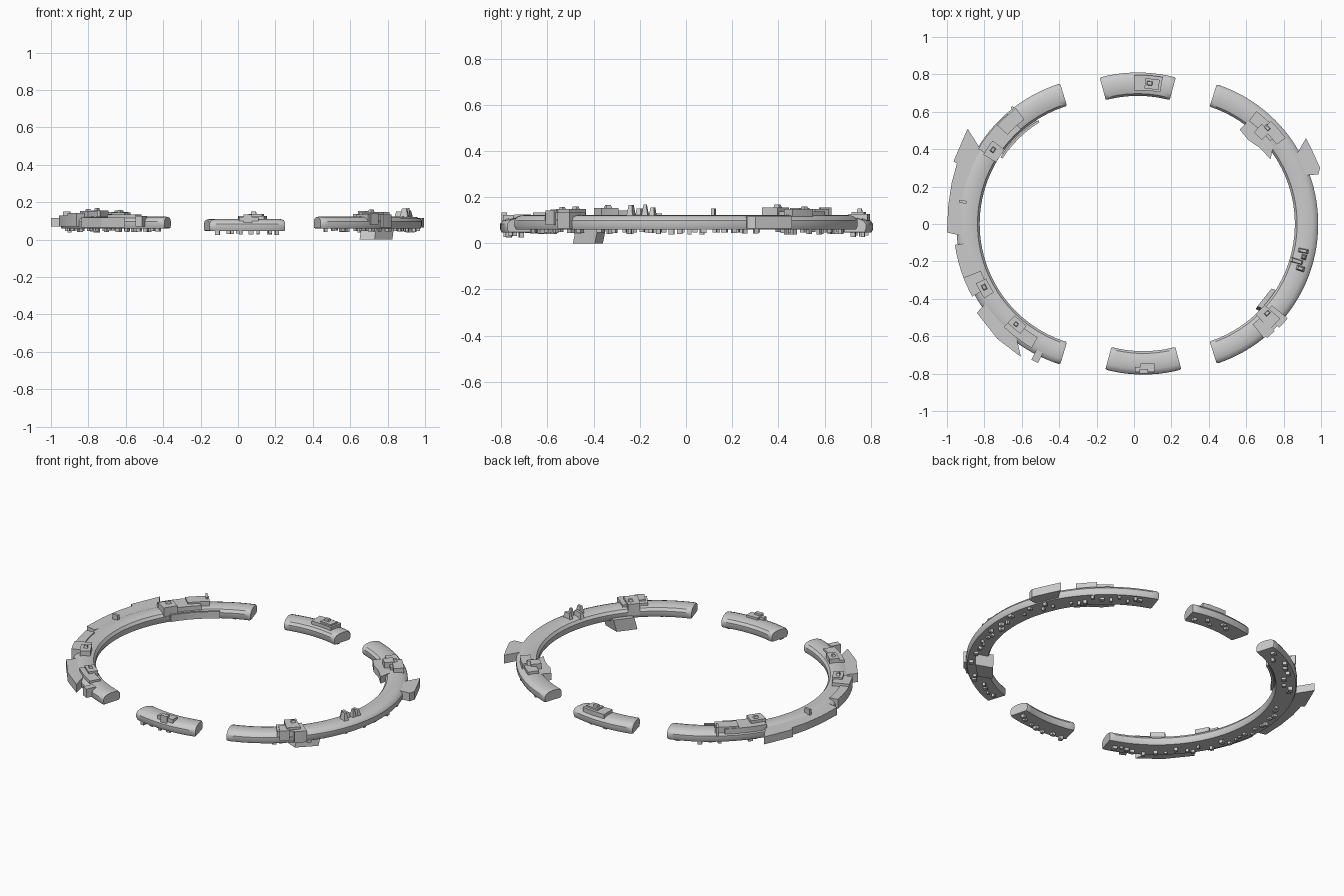
import bpy, bmesh, math, random
from math import cos, sin, radians

random.seed(4)
R_IN, R_OUT = 0.66, 0.785
# Centre and angle span of each drifted ring piece, with its height shift
PIECES = {
    "right_arc": (0.2, 0.0, -72, 72, 0.0),
    "left_arc": (-0.165, 0.0, 107, 253, 0.0),
    "back_arc": (0.02, 0.025, 75, 105, -0.014),
    "front_arc": (0.05, -0.02, 255, 285, -0.014),
}
SECTION = [(0.668, 0.06), (0.661, 0.072), (0.660, 0.098), (0.672, 0.114), (0.695, 0.121),
           (0.725, 0.123), (0.755, 0.120), (0.775, 0.112), (0.785, 0.098), (0.785, 0.075), (0.778, 0.06)]


def finish(name, bm):
    bmesh.ops.recalc_face_normals(bm, faces=bm.faces[:])
    me = bpy.data.meshes.new(name)
    bm.to_mesh(me)
    bm.free()
    ob = bpy.data.objects.new(name, me)
    bpy.context.collection.objects.link(ob)
    return ob


def ring_piece(name, cx, cy, a0, a1, dz):
    """Sweep the rounded section along an arc, with softened ends."""
    n = max(10, int((a1 - a0) / 3))
    stops = [(a0, 0.93), (a0 + 0.7, 1)]
    stops += [(a0 + (a1 - a0) * i / n, 1) for i in range(1, n)]
    stops += [(a1 - 0.7, 1), (a1, 0.93)]
    bm = bmesh.new()
    loops = []
    for a, s in stops:
        t = radians(a)
        loops.append([bm.verts.new((cx + (0.7225 + (r - 0.7225) * s) * cos(t),
                                    cy + (0.7225 + (r - 0.7225) * s) * sin(t),
                                    0.091 + (z - 0.091) * s + dz)) for r, z in SECTION])
    m = len(SECTION)
    for p, q in zip(loops, loops[1:]):
        for i in range(m):
            bm.faces.new((p[i], p[(i + 1) % m], q[(i + 1) % m], q[i]))
    bm.faces.new(loops[0])
    bm.faces.new(loops[-1])
    ob = finish(name, bm)
    bpy.context.view_layer.objects.active = ob
    ob.select_set(True)
    bpy.ops.object.shade_smooth_by_angle(angle=radians(35))
    ob.select_set(False)


def prism(bm, pts, z0, z1, shift=(0, 0)):
    """Extrude a plan outline between two heights; shift slides the bottom."""
    lo = [bm.verts.new((x + shift[0], y + shift[1], z0)) for x, y in pts]
    hi = [bm.verts.new((x, y, z1)) for x, y in pts]
    bm.faces.new(lo)
    bm.faces.new(hi)
    for i in range(len(pts)):
        j = (i + 1) % len(pts)
        bm.faces.new((lo[i], lo[j], hi[j], hi[i]))


def arc_pts(piece, a0, a1, r0, r1, n=6):
    cx, cy = PIECES[piece][:2]
    ang = [radians(a0 + (a1 - a0) * i / n) for i in range(n + 1)]
    return ([(cx + r1 * cos(t), cy + r1 * sin(t)) for t in ang] +
            [(cx + r0 * cos(t), cy + r0 * sin(t)) for t in reversed(ang)])


def prisms(name, items):
    bm = bmesh.new()
    for pts, z0, z1 in items:
        prism(bm, pts, z0, z1)
    return finish(name, bm)


def plates(name, piece, items):
    """Curved armour plates: (start, end, inner radius, outer radius, z0, z1)."""
    prisms(name, [(arc_pts(piece, a, b, r0, r1), z0, z1) for a, b, r0, r1, z0, z1 in items])


# Main ring pieces
for key, spec in PIECES.items():
    ring_piece(key, *spec)

# Pointed fins on the outside and inside of the ring
prisms("left_fin", [
    ([(-0.965, 0.335), (-0.89, 0.51), (-0.83, 0.415), (-0.80, 0.32), (-0.88, 0.28)], 0.07, 0.116),
    ([(-0.945, 0.33), (-0.975, 0.22), (-0.993, 0.10), (-1.0, -0.045), (-0.935, -0.06), (-0.90, 0.1),
      (-0.87, 0.3)], 0.07, 0.116)])
prisms("lower_left_fin", [
    ([(-0.84, -0.475), (-0.73, -0.615), (-0.605, -0.71), (-0.625, -0.62), (-0.72, -0.48), (-0.79, -0.42)],
     0.065, 0.118)])
prisms("right_fin", [
    ([(0.88, 0.39), (0.92, 0.46), (0.945, 0.41), (0.995, 0.30), (0.985, 0.265), (0.92, 0.26), (0.85, 0.36)],
     0.065, 0.116)])
prisms("inner_right_fin", [
    ([(0.565, 0.505), (0.61, 0.45), (0.675, 0.405), (0.73, 0.345), (0.745, 0.42), (0.68, 0.52), (0.62, 0.56)],
     0.075, 0.118)])

# Raised plates on the left arc
plates("upper_left_plates", "left_arc", [
    (131, 149, 0.67, 0.78, 0.10, 0.138),
    (127, 137, 0.70, 0.775, 0.10, 0.148),
    (143, 150, 0.66, 0.74, 0.10, 0.155),
    (122, 147, 0.642, 0.655, 0.07, 0.112),
    (123, 145, 0.65, 0.665, 0.08, 0.10)])
plates("lower_left_plates", "left_arc", [
    (188, 209, 0.748, 0.80, 0.07, 0.128),
    (201, 209, 0.70, 0.80, 0.08, 0.142),
    (205, 212, 0.69, 0.75, 0.09, 0.152),
    (226, 240, 0.70, 0.765, 0.10, 0.134),
    (226, 233, 0.68, 0.735, 0.10, 0.146)])

# Raised plates on the right arc
plates("upper_right_plates", "right_arc", [
    (40, 53, 0.69, 0.755, 0.10, 0.138),
    (37, 46, 0.705, 0.765, 0.10, 0.148),
    (43, 48, 0.66, 0.72, 0.10, 0.152)])
plates("lower_right_plates", "right_arc", [
    (-51, -39, 0.69, 0.785, 0.10, 0.134),
    (-47, -41, 0.66, 0.77, 0.08, 0.148),
    (-50, -46, 0.72, 0.795, 0.08, 0.142),
    (-44, -39, 0.74, 0.80, 0.065, 0.134)])

# Raised plates on the two loose pieces
plates("back_plates", "back_arc", [
    (80, 91.5, 0.69, 0.772, 0.09, 0.126),
    (81, 87, 0.70, 0.755, 0.09, 0.136)])
prisms("front_plates", [
    ([(0.005, -0.792), (0.005, -0.765), (0.035, -0.765), (0.035, -0.745), (0.11, -0.745), (0.11, -0.792)], 0.09, 0.122),
    ([(0.03, -0.80), (0.03, -0.775), (0.075, -0.775), (0.075, -0.80)], 0.07, 0.134)])


def radial_blocks(name, items):
    """Small blocks turned to the ring: (piece, angle, radius, along, across, z0, z1, tip scale)."""
    bm = bmesh.new()
    for piece, a, r, w, d, z0, z1, tip in items:
        cx, cy = PIECES[piece][:2]
        t = radians(a)
        rows = []
        for z, s in ((z0, 1), (z1, tip)):
            rows.append([])
            for u, v in ((-1, -1), (1, -1), (1, 1), (-1, 1)):
                p, q = r + v * d * s / 2, u * w * s / 2
                rows[-1].append(bm.verts.new((cx + p * cos(t) - q * sin(t), cy + p * sin(t) + q * cos(t), z)))
        bm.faces.new(rows[0])
        bm.faces.new(rows[1])
        for i in range(4):
            j = (i + 1) % 4
            bm.faces.new((rows[0][i], rows[0][j], rows[1][j], rows[1][i]))
    return finish(name, bm)


# Broken shards and pegs standing on the ring
radial_blocks("top_shards", [
    ("right_arc", -11.5, 0.72, 0.025, 0.06, 0.11, 0.155, 0.6),
    ("right_arc", -14, 0.73, 0.03, 0.03, 0.11, 0.168, 0.4),
    ("right_arc", -16.5, 0.70, 0.025, 0.07, 0.11, 0.15, 0.7),
    ("right_arc", -19, 0.73, 0.03, 0.05, 0.11, 0.166, 0.5),
    ("right_arc", -43, 0.70, 0.04, 0.03, 0.13, 0.160, 0.5),
    ("right_arc", 45, 0.725, 0.04, 0.03, 0.13, 0.160, 0.5),
    ("left_arc", 171, 0.76, 0.015, 0.04, 0.11, 0.150, 1),
    ("left_arc", 128, 0.765, 0.012, 0.06, 0.10, 0.155, 1),
    ("left_arc", 146, 0.71, 0.04, 0.03, 0.14, 0.168, 0.5),
    ("left_arc", 208, 0.72, 0.04, 0.03, 0.14, 0.165, 0.5),
    ("left_arc", 229, 0.71, 0.03, 0.03, 0.13, 0.158, 0.5),
    ("left_arc", 243.5, 0.79, 0.04, 0.06, 0.07, 0.125, 1),
    ("back_arc", 85, 0.73, 0.04, 0.03, 0.11, 0.150, 0.6)])

# Small studs underneath
studs = []
for piece, spans in {"right_arc": [(-68, -36), (-30, 28), (34, 66)], "left_arc": [(111, 150), (160, 200), (206, 249)],
                     "back_arc": [(78, 99)], "front_arc": [(258, 283)]}.items():
    dz = PIECES[piece][4]
    for a0, a1 in spans:
        a = a0
        while a < a1:
            w = random.uniform(0.014, 0.026)
            studs.append((piece, a, random.uniform(0.71, 0.765), w, w,
                          random.uniform(0.038, 0.048) + dz, 0.065 + dz, 1))
            a += random.uniform(2.2, 5.5)
radial_blocks("underside_studs", studs)

# Slanted slab hanging below the lower right of the ring
bm = bmesh.new()
prism(bm, [(0.66, -0.44), (0.735, -0.345), (0.835, -0.38), (0.74, -0.475)], 0.0, 0.075, (-0.01, -0.015))
finish("hanging_slab", bm)
